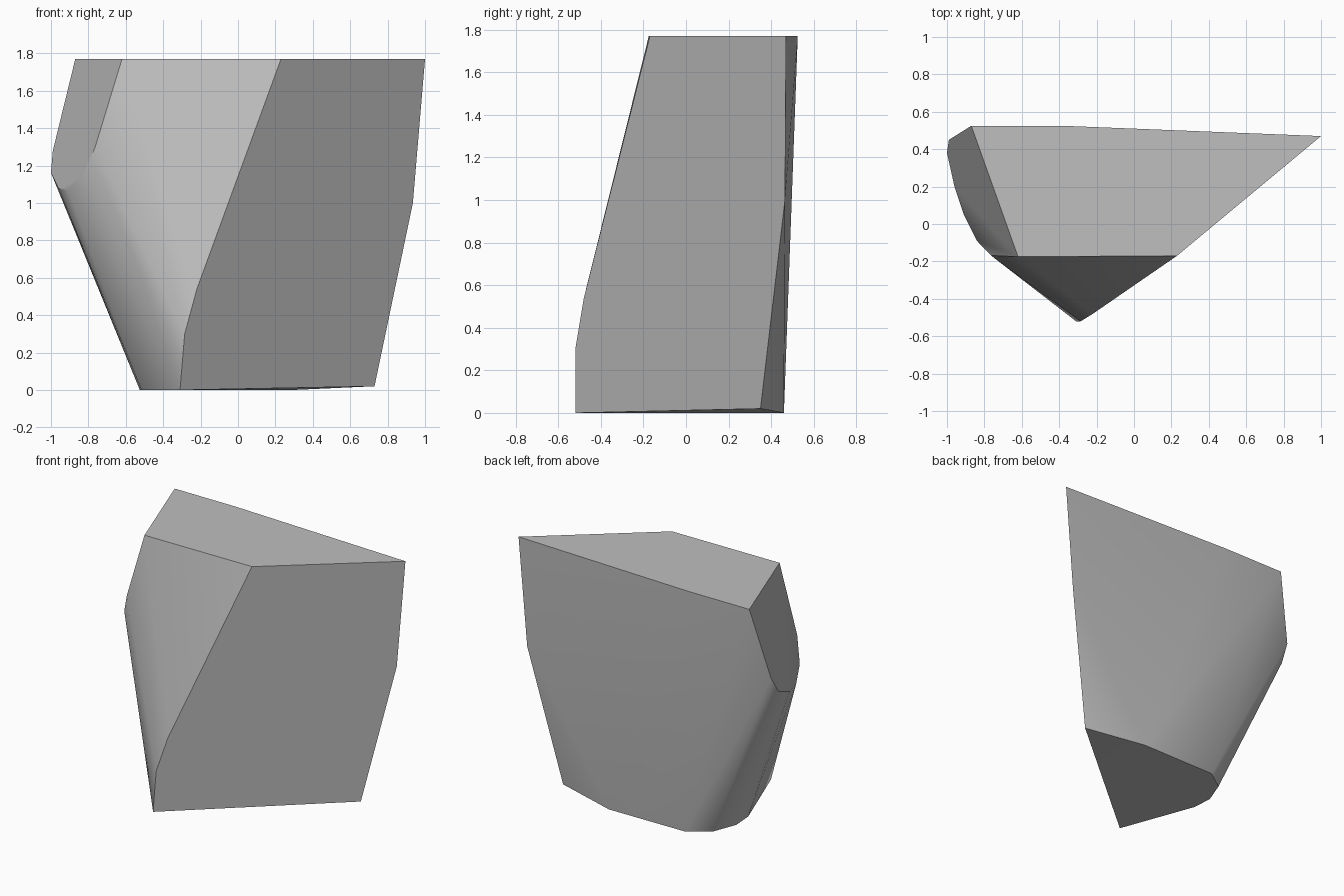
import bpy, bmesh, math

cube = bpy.data.objects.get("Cube")
if cube:
    bpy.data.objects.remove(cube)

# Stone colour
stone = bpy.data.materials.new("grey_stone")
stone.use_nodes = True
grey = (0.52, 0.52, 0.52, 1)
stone.diffuse_color = grey
stone.node_tree.nodes["Principled BSDF"].inputs["Base Color"].default_value = grey

TOP = 1.77
# Flat top outline
top = [(-.87, .525), (-.62, -.175), (.23, -.17), (1, .47), (-.38, .525)]
# Base outline with one rounded corner
base = [(-.31, -.52), (.29, .46), (-.31, .455), (-.46, .35), (-.525, .18), (-.515, .03)]
# Chipped side facet, whose height follows its slanted plane
chip = [(-.99, .45), (-1, .38), (-.96, .2), (-.91, .05), (-.84, -.09), (-.765, -.168)]
# Bends along the front ridge and the far corner
bends = [(-.285, -.52, .3), (-.22, -.48, .54), (.935, .465, 1), (.73, .35, .02)]


def chip_height(x, y):
    reach = -.942 * x - .336 * y
    return TOP - (reach - .645) / .278


points = [(x, y, TOP) for x, y in top]
points += [(x, y, 0) for x, y in base]
points += [(x, y, chip_height(x, y)) for x, y in chip]
points += bends

# Wrap the corners in a convex skin and merge coplanar faces
bm = bmesh.new()
for p in points:
    bm.verts.new(p)
hull = bmesh.ops.convex_hull(bm, input=bm.verts[:])
loose = {g for g in hull["geom_interior"] + hull["geom_unused"]
         if isinstance(g, bmesh.types.BMVert)}
bmesh.ops.delete(bm, geom=list(loose), context="VERTS")
bmesh.ops.dissolve_limit(bm, angle_limit=math.radians(2.5), verts=bm.verts[:], edges=bm.edges[:])
bmesh.ops.recalc_face_normals(bm, faces=bm.faces[:])

mesh = bpy.data.meshes.new("rock")
bm.to_mesh(mesh)
bm.free()
mesh.materials.append(stone)
rock = bpy.data.objects.new("rock", mesh)
bpy.context.collection.objects.link(rock)

# Soft rounded corners, crisp broken edges
bpy.ops.object.select_all(action="DESELECT")
rock.select_set(True)
bpy.context.view_layer.objects.active = rock
bpy.ops.object.shade_smooth_by_angle(angle=math.radians(32))
